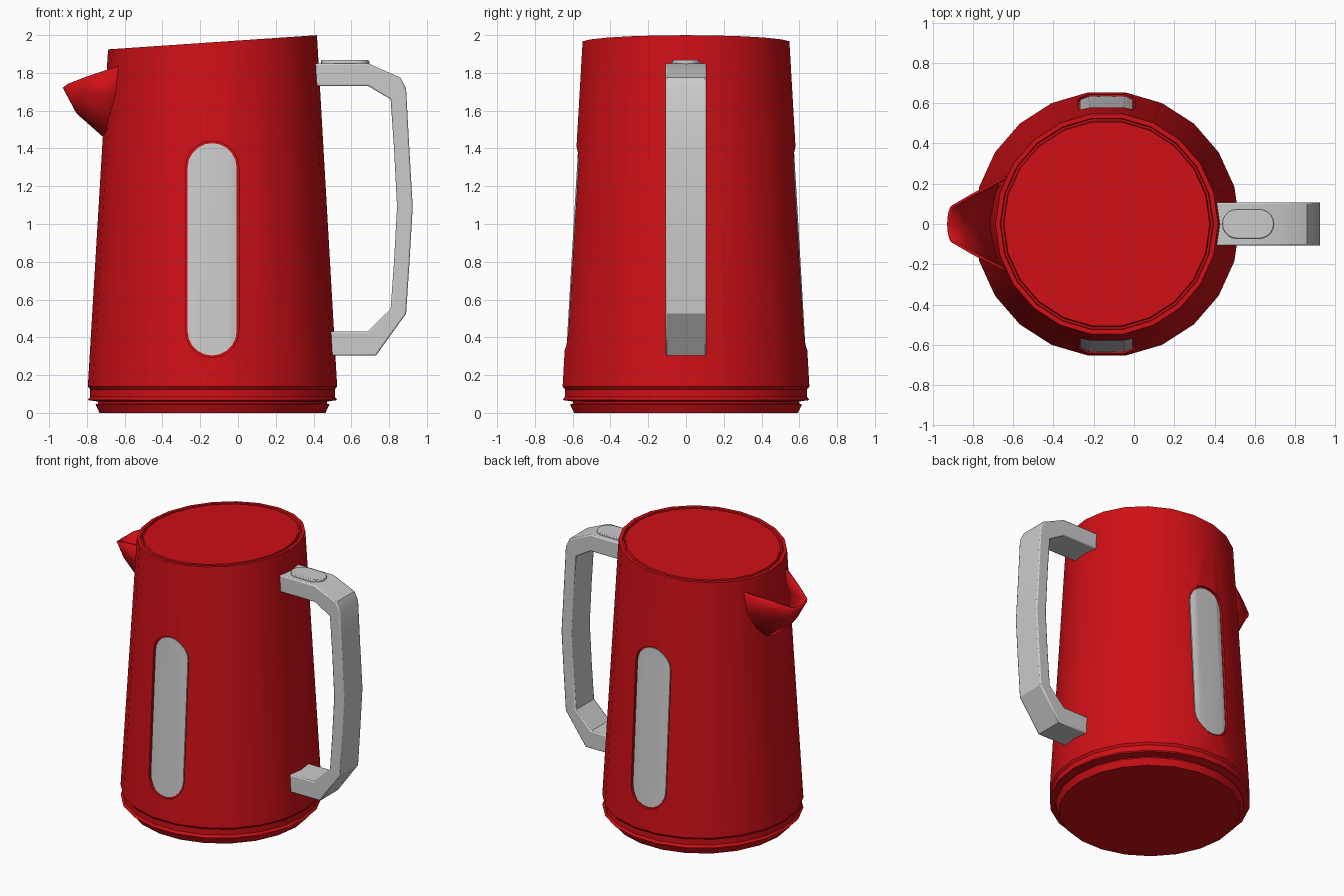
import bpy, bmesh, math

if "Cube" in bpy.data.objects:
    bpy.data.objects.remove(bpy.data.objects["Cube"])

CX, SIDES, SLOPE = -0.135, 22, 0.068
red = bpy.data.materials.new("red")
red.diffuse_color = (0.62, 0.005, 0.008, 1)
red.use_nodes = True
red.node_tree.nodes["Principled BSDF"].inputs["Base Color"].default_value = red.diffuse_color


def make(name, bm, mat=None):
    bmesh.ops.recalc_face_normals(bm, faces=bm.faces)
    me = bpy.data.meshes.new(name)
    bm.to_mesh(me)
    bm.free()
    ob = bpy.data.objects.new(name, me)
    bpy.context.collection.objects.link(ob)
    if mat:
        me.materials.append(mat)
    return ob


def activate(ob):
    bpy.ops.object.select_all(action='DESELECT')
    ob.select_set(True)
    bpy.context.view_layer.objects.active = ob


def smooth(ob):
    activate(ob)
    bpy.ops.object.shade_smooth_by_angle(angle=math.radians(30))


def boolean(ob, other, op):
    m = ob.modifiers.new("bool", 'BOOLEAN')
    m.operation, m.solver, m.object = op, 'EXACT', other
    activate(ob)
    bpy.ops.object.modifier_apply(modifier=m.name)
    bpy.data.objects.remove(other)


def turned(name, rings, mat=None):
    """Stack of (radius, height, slope) rings, capped at both ends."""
    bm = bmesh.new()
    loops = []
    for r, z, s in rings:
        loop = []
        for i in range(SIDES):
            a = 2 * math.pi * i / SIDES
            loop.append(bm.verts.new((CX + r * math.cos(a), r * math.sin(a),
                                      z + s * r * math.cos(a))))
        loops.append(loop)
    for a, b in zip(loops, loops[1:]):
        for i in range(SIDES):
            j = (i + 1) % SIDES
            bm.faces.new((a[i], a[j], b[j], b[i]))
    bm.faces.new(loops[0])
    bm.faces.new(loops[-1])
    return make(name, bm, mat)


def prism(name, outline, lo, hi, axis='y', mat=None):
    """Closed 2D outline extruded along y or z."""
    bm = bmesh.new()
    put = (lambda u, v, d: (u, d, v)) if axis == 'y' else (lambda u, v, d: (u, v, d))
    a = [bm.verts.new(put(u, v, lo)) for u, v in outline]
    b = [bm.verts.new(put(u, v, hi)) for u, v in outline]
    n = len(a)
    for i in range(n):
        j = (i + 1) % n
        bm.faces.new((a[i], a[j], b[j], b[i]))
    bm.faces.new(a)
    bm.faces.new(b)
    return make(name, bm, mat)


def stadium(u, v, half, r, upright, seg=10):
    """Rounded slot outline centred on (u, v)."""
    pts = []
    for side in (1, -1):
        for i in range(seg + 1):
            t = math.pi * i / seg
            across, along = side * r * math.cos(t), side * (half + r * math.sin(t))
            pts.append((u + across, v + along) if upright else (u + along, v - across))
    return pts


# Body with foot, base groove, slanted rim and inset lid
TOP = 1.962
body = turned("kettle_body", [
    (.598, 0, 0), (.62, .045, 0), (.605, .05, 0), (.605, .06, 0), (.66, .068, 0),
    (.648, .085, 0), (.648, .125, 0), (.66, .14, 0), (.553, TOP, SLOPE),
    (.53, TOP, SLOPE), (.526, TOP - .02, SLOPE), (.516, TOP - .02, SLOPE),
    (.511, TOP, SLOPE)], red)

# Water windows: recess, red frame and grey pane on both sides
for side, label in ((-1, "front"), (1, "back")):
    def slot(name, r, mat=None):
        return prism(name, stadium(-.137, .866, .432, r, True), side * .5, side * .8, 'y', mat)
    boolean(body, slot("cutter", .141), 'DIFFERENCE')
    for part, r, depth, mat in (("frame", .141, .016, red), ("pane", .130, .009, None)):
        ob = slot(f"{label}_window_{part}", r, mat)
        core = turned("core", [(.66 - depth, .14, 0), (.553 - depth, TOP, SLOPE)])
        boolean(ob, core, 'INTERSECT')
        smooth(ob)
smooth(body)

# Spout: open half-funnel (rim x, half width, rim z, keel x, keel z)
bm = bmesh.new()
rows = []
for x0, w, z0, x1, z1 in ((-.62, .24, 1.84, -.68, 1.44),
                          (-.80, .145, 1.78, -.85, 1.59),
                          (-.898, .088, 1.742, -.922, 1.725)):
    row = []
    for i in range(9):
        t = math.pi * i / 8
        k = math.sin(t)
        row.append(bm.verts.new((x0 + (x1 - x0) * k, w * math.cos(t), z0 + (z1 - z0) * k)))
    rows.append(row)
for a, b in zip(rows, rows[1:]):
    for i in range(8):
        bm.faces.new((a[i], a[i + 1], b[i + 1], b[i]))
spout = make("spout", bm, red)
m = spout.modifiers.new("wall", 'SOLIDIFY')
m.thickness, m.offset = .014, 0
smooth(spout)

# Handle: angular loop with softened edges
outer = [(.40, 1.85), (.69, 1.85), (.86, 1.775), (.89, 1.715), (.907, 1.40), (.925, 1.09),
         (.908, .80), (.89, .525), (.73, .303), (.48, .303)]
inner = [(.48, .43), (.685, .43), (.808, .55), (.826, .80), (.842, 1.09),
         (.826, 1.40), (.808, 1.66), (.69, 1.73), (.40, 1.73)]
handle = prism("handle", outer + inner, -.108, .108)
b = handle.modifiers.new("soft_edges", 'BEVEL')
b.width, b.segments, b.limit_method, b.angle_limit = .008, 2, 'ANGLE', math.radians(60)
smooth(handle)

# Lid release button on the handle
button = prism("lid_button", stadium(.567, 0, .055, .073, False), 1.84, 1.867, 'z')
b = button.modifiers.new("soft_edges", 'BEVEL')
b.width, b.segments = .006, 2
b.limit_method, b.angle_limit = 'ANGLE', math.radians(60)
smooth(button)
